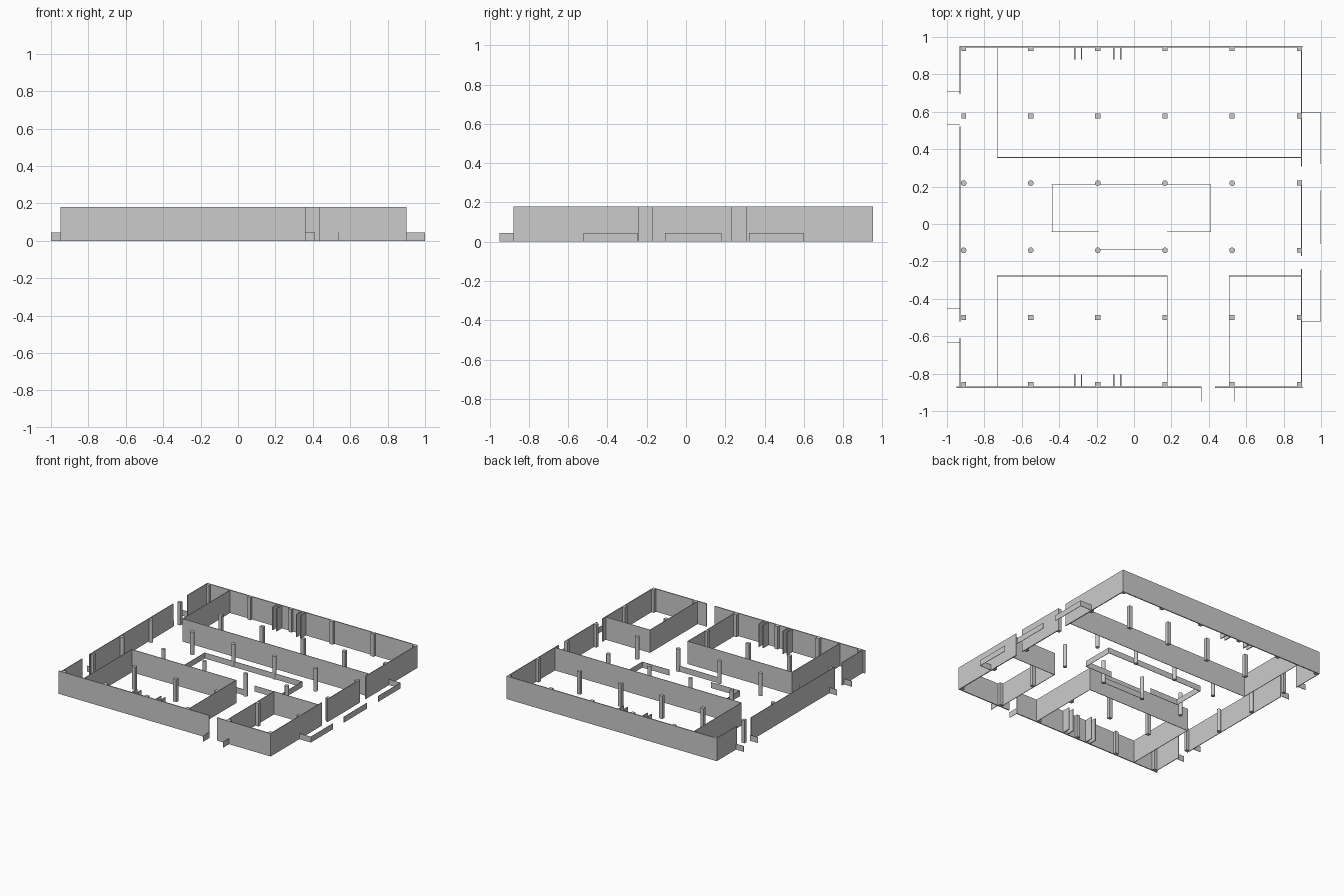
import bpy
import bmesh
from mathutils import Matrix

cube = bpy.data.objects.get("Cube")
if cube:
    bpy.data.objects.remove(cube)

FULL, LOW = 0.18, 0.045
grey = bpy.data.materials.new("plain grey")
grey.use_nodes = True
grey.diffuse_color = (0.6, 0.6, 0.6, 1)
grey.node_tree.nodes["Principled BSDF"].inputs["Base Color"].default_value = (0.6, 0.6, 0.6, 1)


def finish(bm, name):
    mesh = bpy.data.meshes.new(name)
    bm.to_mesh(mesh)
    bm.free()
    mesh.materials.append(grey)
    obj = bpy.data.objects.new(name, mesh)
    bpy.context.collection.objects.link(obj)
    return obj


def add_box(bm, x0, x1, y0, y1, height):
    m = Matrix.Translation(((x0 + x1) / 2, (y0 + y1) / 2, height / 2))
    m = m @ Matrix.Diagonal((x1 - x0, y1 - y0, height, 1))
    bmesh.ops.create_cube(bm, size=1, matrix=m)


def walls(name, along_x=(), along_y=(), height=FULL, thick=0.004):
    """Straight walls: along_x holds (y, x0, x1), along_y holds (x, y0, y1)."""
    bm = bmesh.new()
    h = thick / 2
    for y, a, b in along_x:
        add_box(bm, a, b, y - h, y + h, height)
    for x, a, b in along_y:
        add_box(bm, x - h, x + h, a, b, height)
    return finish(bm, name)


# Outer shell with door gaps
walls("back_wall", along_x=[(0.947, -0.932, 0.9)], thick=0.008)
walls("front_wall", along_x=[(-0.874, -0.95, 0.36), (-0.874, 0.432, 0.9)], thick=0.008)
walls("left_side_wall", thick=0.007,
      along_y=[(0.896, -0.878, -0.24), (0.896, -0.17, 0.235), (0.896, 0.308, 0.95)])
walls("right_side_wall", thick=0.005,
      along_y=[(-0.931, -0.878, -0.61), (-0.931, -0.52, 0.52), (-0.931, 0.695, 0.95)])

# Inner rooms
walls("back_room", [(0.355, -0.733, 0.896)], [(-0.731, 0.355, 0.947)])
walls("front_room", [(-0.278, -0.733, 0.18)],
      [(-0.731, -0.874, -0.278), (0.178, -0.874, -0.278)])
walls("corner_room", [(-0.278, 0.507, 0.896)], [(0.509, -0.874, -0.278)])

# Paired short partitions on the front and back walls
stubs = []
for x in (-0.316, -0.281, -0.108, -0.071):
    stubs += [(x, 0.88, 0.947), (x, -0.874, -0.805)]
walls("short_partitions", along_y=stubs, thick=0.007)

# Low counter ring and screen in the middle
walls("central_counter", [(0.211, -0.44, 0.412), (-0.042, -0.44, -0.19), (-0.042, 0.176, 0.412)],
      [(-0.438, -0.042, 0.211), (0.411, -0.042, 0.211)], LOW, 0.003)
walls("central_screen", [(-0.138, -0.195, 0.164)], height=LOW, thick=0.003)

# Low outside barriers and entrance flaps
walls("left_barriers", [(-0.519, 0.896, 1), (0.597, 0.896, 1)],
      [(0.998, -0.52, -0.245), (0.998, -0.108, 0.18), (0.998, 0.32, 0.598)], LOW, 0.003)
walls("right_entrance_flaps",
      [(y, -1, -0.931) for y in (0.71, 0.53, -0.453, -0.635)], height=LOW, thick=0.003)
walls("front_entrance_flaps",
      along_y=[(x, -0.95, -0.874) for x in (0.36, 0.535)], height=LOW, thick=0.003)

# Grid of columns: square in the outer rows, round in the two middle rows
square = bmesh.new()
rounded = bmesh.new()
for row in range(6):
    y = -0.859 + 0.3592 * row
    for col in range(6):
        x = -0.911 + 0.3588 * col
        if row in (2, 3) and col < 5:
            bmesh.ops.create_cone(rounded, cap_ends=True, segments=24, radius1=0.015,
                                  radius2=0.015, depth=FULL,
                                  matrix=Matrix.Translation((x, y, FULL / 2)))
        else:
            r = 0.012 if col in (0, 5) else 0.014
            add_box(square, x - r, x + r, y - 0.013, y + 0.013, FULL)
finish(square, "square_columns")
columns = finish(rounded, "round_columns")
bpy.context.view_layer.objects.active = columns
columns.select_set(True)
bpy.ops.object.shade_smooth_by_angle()
